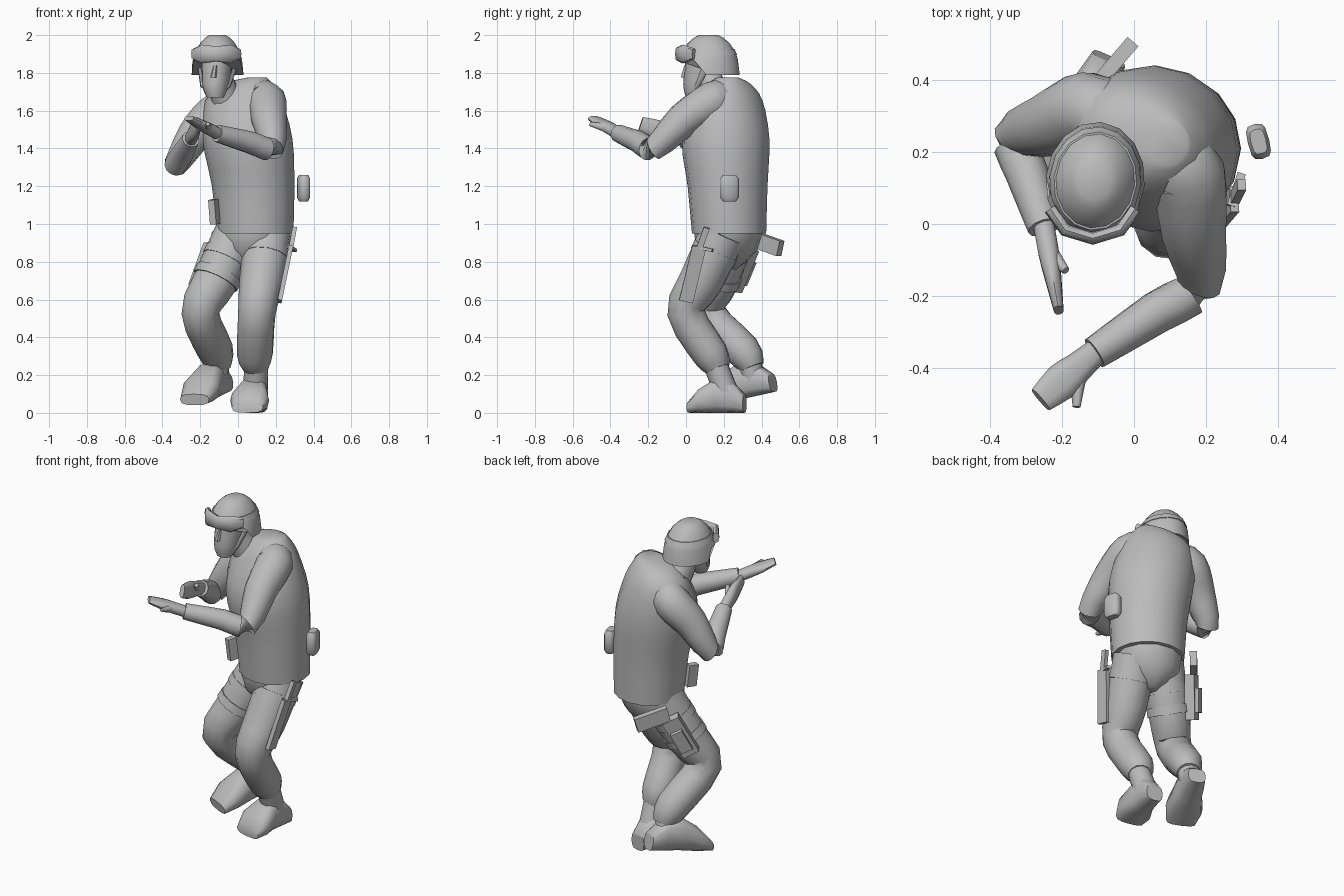
import bpy, bmesh, math
from mathutils import Vector

default_cube = bpy.data.objects.get("Cube")
if default_cube:
    bpy.data.objects.remove(default_cube, do_unlink=True)

grey = bpy.data.materials.new("plain grey")
grey.use_nodes = True
grey.diffuse_color = (0.5, 0.5, 0.5, 1)
grey.node_tree.nodes["Principled BSDF"].inputs["Base Color"].default_value = grey.diffuse_color

UP = Vector((0, 0, 1))
ACROSS = Vector((.9, -.4, 0))     # shoulder line of the turned body
FORWARD = Vector((-.4, -.9, 0))   # direction the chest faces
FACE_SIDE = Vector((1, -.1, 0))


def ring(point, width, depth=None):
    """Cross-section: centre, half width and half depth."""
    return (*point, width, depth or width)


def smooth(keys, steps):
    """Extra rings between the keys along a flowing curve."""
    result = []
    last = len(keys) - 1
    for i in range(last):
        before, start, end, after = keys[max(i - 1, 0)], keys[i], keys[i + 1], keys[min(i + 2, last)]
        for step in range(steps):
            t = step / steps
            blend = []
            for a, b, c, d in zip(before, start, end, after):
                m, n = (c - a) / 2, (d - b) / 2
                blend.append(b + m * t + (3 * (c - b) - 2 * m - n) * t ** 2
                             + (2 * (b - c) + m + n) * t ** 3)
            result.append(blend)
    return result + [keys[last]]


def power(value, exponent):
    return math.copysign(abs(value) ** exponent, value)


def loft(name, keys, side=ACROSS, normal=None, sides=12, steps=1, exponent=1, turn=0, sharp=50):
    """Skin the rings; a small exponent makes them boxy."""
    keys = smooth(keys, steps)
    centres = [Vector(key[:3]) for key in keys]
    bm = bmesh.new()
    loops = []
    for i, (centre, key) in enumerate(zip(centres, keys)):
        along = normal or centres[min(i + 1, len(keys) - 1)] - centres[max(i - 1, 0)]
        along = along.normalized()
        u = (side - along * side.dot(along)).normalized()
        v = along.cross(u)
        angles = [math.tau * k / sides + turn for k in range(sides)]
        loops.append([bm.verts.new(centre + u * key[3] * power(math.cos(a), exponent)
                                   + v * key[4] * power(math.sin(a), exponent)) for a in angles])
    for low, high in zip(loops, loops[1:]):
        for k in range(sides):
            n = (k + 1) % sides
            bm.faces.new((low[k], low[n], high[n], high[k]))
    bm.faces.new(loops[0])
    bm.faces.new(loops[-1])
    bmesh.ops.recalc_face_normals(bm, faces=bm.faces)
    mesh = bpy.data.meshes.new(name)
    bm.to_mesh(mesh)
    bm.free()
    mesh.materials.append(grey)
    part = bpy.data.objects.new(name, mesh)
    bpy.context.collection.objects.link(part)
    bpy.ops.object.select_all(action='DESELECT')
    part.select_set(True)
    bpy.context.view_layer.objects.active = part
    bpy.ops.object.shade_smooth_by_angle(angle=math.radians(sharp))
    return part


def box(name, start, end, width, depth, side):
    """Square bar between two points."""
    diagonal = math.sqrt(2)
    loft(name, [ring(point, width * diagonal, depth * diagonal) for point in (start, end)],
         Vector(side), sides=4, turn=math.pi / 4, sharp=30)


def arm(name, shoulder, elbow, wrist, fingertip, thumbtip, palm_side):
    """Sleeve from inside the chest to the cuff, then palm and thumb."""
    shoulder, elbow, wrist, fingertip = map(Vector, (shoulder, elbow, wrist, fingertip))
    chest = Vector((.03, .23, 1.68))
    loft(name + "_sleeve", [ring(shoulder.lerp(chest, .4), .095), ring(shoulder, .105),
                            ring(shoulder.lerp(elbow, .5) + UP * .025, .093), ring(elbow, .064),
                            ring(elbow.lerp(wrist, .4), .06), ring(wrist, .047)], FORWARD, steps=3)
    palm = [(-.1, .035, .03), (.3, .043, .03), (.6, .052, .024), (1, .038, .014)]
    loft(name + "_hand", [ring(wrist.lerp(fingertip, t), w, d) for t, w, d in palm],
         Vector(palm_side), sides=10, steps=2, exponent=.8)
    loft(name + "_thumb", [ring(wrist.lerp(fingertip, .3), .028), ring(thumbtip, .011)], UP, sides=8)


def leg(name, hip, knee, calf, ankle, heel, toe):
    """Bloused trouser leg, boot shaft and boot."""
    hip, knee, calf, ankle, heel, toe = map(Vector, (hip, knee, calf, ankle, heel, toe))
    loft(name + "_trousers", [ring(hip, .125), ring(hip.lerp(knee, .6), .118), ring(knee, .1),
                              ring(calf, .096), ring(ankle, .065)], steps=3)
    loft(name + "_boot_shaft", [ring(ankle.lerp(calf, .4), .064),
                                ring(heel.lerp(toe, .3) + UP * .08, .066)])
    sole = [(0, .05, .1), (.25, .066, .18), (.5, .075, .19), (.8, .105, .13), (1, .085, .06)]
    loft(name + "_boot", [ring(heel.lerp(toe, t) + UP * tall / 2, wide, tall / 2)
                          for t, wide, tall in sole],
         UP.cross(toe - heel), normal=toe - heel, exponent=.7)


def thigh_strap(name, hip, knee, position):
    """Band hugging the thigh at a fraction of its length."""
    hip, knee = Vector(hip), Vector(knee)
    loft(name, [ring(hip.lerp(knee, position + shift), .126) for shift in (-.05, .05)])


# Torso and pelvis
loft("torso", [(.09, .228, .95, .205, .195), (.08, .22, 1.2, .22, .21), (.05, .21, 1.45, .24, .23),
               (.03, .23, 1.65, .21, .17), (.05, .23, 1.74, .14, .11), (.1, .22, 1.775, .05, .06)],
     normal=UP, sides=16, steps=3)
loft("pelvis", [(.06, .22, .76, .03, .05), (.07, .22, .86, .17, .155), (.09, .225, 1, .19, .185)],
     normal=UP, steps=2)

# Neck and head
loft("neck", [(-.04, .2, 1.6, .09, .09), (-.1, .12, 1.78, .065, .065)])
loft("collar", [(-.03, .2, 1.64, .12, .12), (-.06, .17, 1.71, .09, .08)])
loft("head", [(-.12, .04, 1.67, .045, .04), (-.12, .07, 1.74, .072, .085), (-.11, .1, 1.89, .08, .1)],
     FACE_SIDE, normal=UP, steps=3)
loft("nose", [(-.12, 0, 1.84, .01, .01), (-.13, -.01, 1.775, .016, .02)],
     FACE_SIDE, normal=UP, sides=6)
for way in (-1, 1):
    loft("chin_strap", [(-.11 + way * .09, .1, 1.82, .02, .01), (-.12 + way * .07, .06, 1.73, .012, .01),
                        (-.12, .01, 1.69, .012, .01)], FORWARD, sides=6)


# Helmet dome with its rim raised over the face
def helmet_ring(t, extra=0):
    size = math.sqrt(1 - .9 * t ** 2.2)
    return (-.108, .12, 1.79 + .21 * t, .138 * size + extra, .165 * size + extra)


helmet = loft("helmet", [helmet_ring(t) for t in (0, .4, .6, .8, .93, 1)],
              FACE_SIDE, normal=UP, sides=16, sharp=60)
for vertex in helmet.data.vertices:
    if vertex.co.z < 1.8 and vertex.co.y < .07:
        vertex.co.z = 1.865
loft("goggle_strap", [helmet_ring(t, .004) for t in (.5, .65)], FACE_SIDE, normal=UP, sides=16)

# Goggles wrapped around the brow, narrower over the nose
goggle_arc = zip(map(math.radians, range(-80, 81, 40)), (.03, .05, .04, .05, .03))
loft("goggles", [(.12 * math.sin(a) - .115, .06 - .1 * math.cos(a), 1.9, tall, .018)
                 for a, tall in goggle_arc], UP, sides=8, exponent=.7)

# Arms: the left reaches across, the right is folded up
arm("left_arm", (.15, .14, 1.65), (.18, -.17, 1.4), (-.11, -.36, 1.48),
    (-.26, -.49, 1.56), (-.16, -.51, 1.53), (.6, -.8, 0))
arm("right_arm", (-.13, .32, 1.58), (-.33, .24, 1.31), (-.25, -.01, 1.45),
    (-.21, -.24, 1.53), (-.19, -.13, 1.53), UP)

# Legs and thigh straps
left_hip, left_knee = (.16, .2, .95), (.1, 0, .53)
right_hip, right_knee = (0, .24, .95), (-.2, .11, .53)
leg("left_leg", left_hip, left_knee, (.09, .13, .31), (.1, .17, .23), (.11, .31, 0), (.05, .02, 0))
leg("right_leg", right_hip, right_knee, (-.12, .3, .33), (-.1, .35, .24),
    (-.07, .46, .11), (-.23, .13, .04))
thigh_strap("left_thigh_strap", left_hip, left_knee, .25)
for position in (.3, .55):
    thigh_strap("right_thigh_strap", right_hip, right_knee, position)

# Knife on the left thigh
side_to_side = (0, 1, 0)
box("knife_sheath", (.22, 0, .59), (.28, .07, .88), .037, .012, side_to_side)
box("knife_handle", (.28, .07, .87), (.3, .11, .98), .016, .012, side_to_side)
box("knife_guard", (.27, .05, .88), (.3, .14, .86), .008, .012, UP)

# Holster on the right thigh with the grip behind it
holster_side = (.8, .6, 0)
box("holster", (-.13, .34, .88), (-.21, .25, .66), .05, .028, holster_side)
box("holster_pocket", (-.17, .34, .81), (-.21, .29, .69), .035, .02, holster_side)
box("pistol_grip", (-.13, .36, .92), (-.01, .5, .87), .042, .02, UP)

# Waist pouches
pouch_profile = zip((1.12, 1.14, 1.24, 1.26), (.7, 1, 1, .7))
loft("side_pouch", [(.347, .23, z, .03 * size, .05 * size) for z, size in pouch_profile],
     Vector((1, .25, 0)), normal=UP, exponent=.6)
box("front_pouch", (-.12, .13, 1), (-.13, .12, 1.13), .03, .018, FORWARD)
